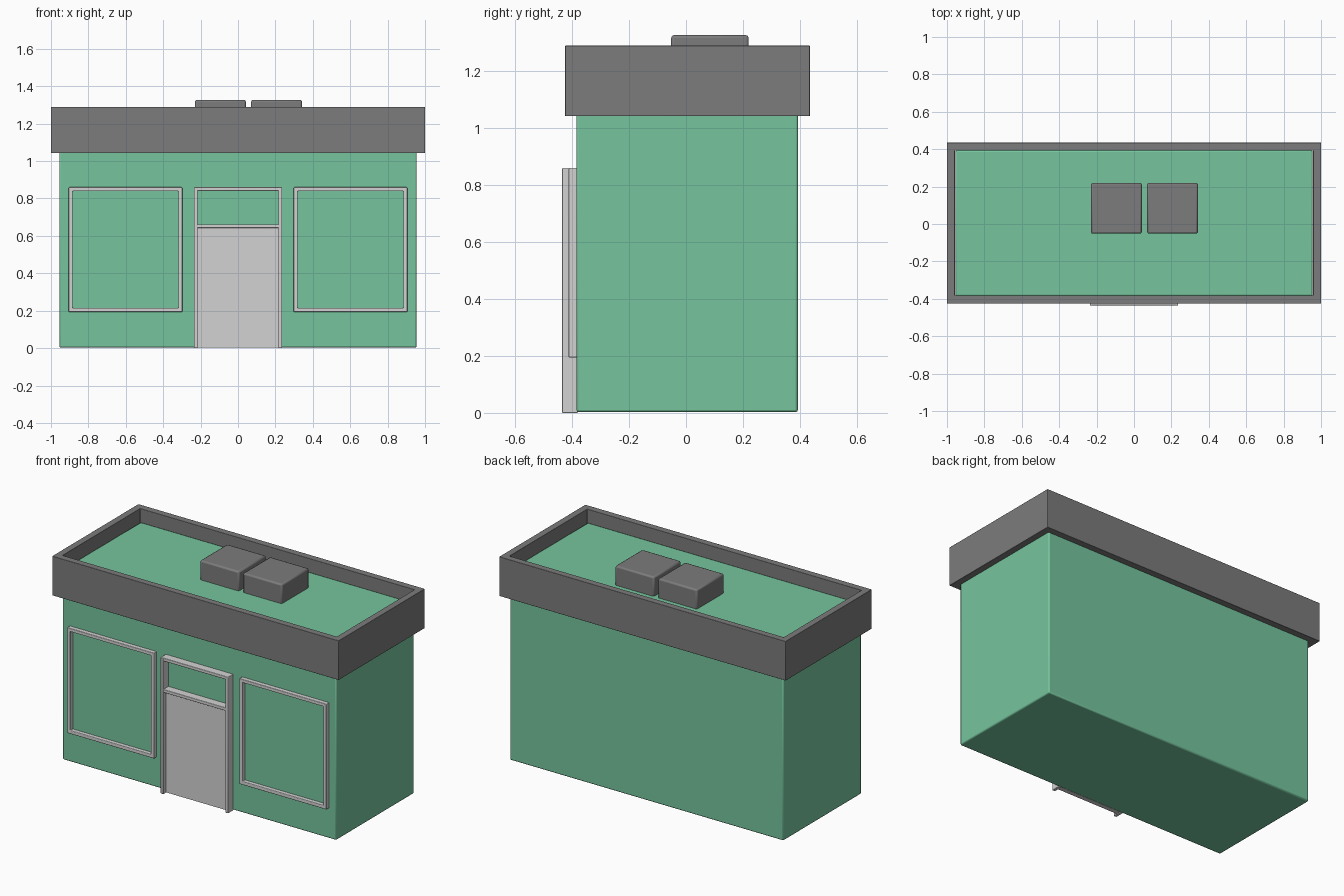
import bpy, bmesh

if "Cube" in bpy.data.objects:
    bpy.data.objects.remove(bpy.data.objects["Cube"])


def material(name, rgb):
    m = bpy.data.materials.new(name)
    m.diffuse_color = (*rgb, 1)
    m.use_nodes = True
    m.node_tree.nodes["Principled BSDF"].inputs["Base Color"].default_value = m.diffuse_color
    return m


GREEN = material("wall green", (0.18, 0.56, 0.34))
GREY = material("roof grey", (0.2, 0.2, 0.2))
LIGHT = material("frame light grey", (0.65, 0.65, 0.65))


def finish(name, bm, mat, bevel):
    bmesh.ops.recalc_face_normals(bm, faces=bm.faces)
    me = bpy.data.meshes.new(name)
    bm.to_mesh(me)
    bm.free()
    me.materials.append(mat)
    ob = bpy.data.objects.new(name, me)
    bpy.context.collection.objects.link(ob)
    if bevel:
        mod = ob.modifiers.new("soft_edges", 'BEVEL')
        mod.width = bevel
        mod.segments = 2
        bpy.context.view_layer.objects.active = ob
        ob.select_set(True)
        bpy.ops.object.shade_smooth_by_angle(angle=0.6)
        ob.select_set(False)
    return ob


def box(name, x, y, z, mat, bevel=0.0):
    """Box from (min, max) pairs."""
    bm = bmesh.new()
    bmesh.ops.create_cube(bm, size=1)
    for v in bm.verts:
        v.co = [r[0] if c < 0 else r[1] for c, r in zip(v.co, (x, y, z))]
    return finish(name, bm, mat, bevel)


def ring(name, a, b, depth, thick, mat, upright, bevel=0.0):
    """Rectangular frame over ranges a and b, extruded through depth."""
    bm = bmesh.new()

    def loop(t, d):
        pts = [(a[0] + t, b[0] + t), (a[1] - t, b[0] + t),
               (a[1] - t, b[1] - t), (a[0] + t, b[1] - t)]
        return [bm.verts.new((p, d, q) if upright else (p, q, d)) for p, q in pts]

    loops = [loop(0, depth[0]), loop(0, depth[1]),
             loop(thick, depth[1]), loop(thick, depth[0])]
    for i in range(4):
        l, m = loops[i], loops[(i + 1) % 4]
        for j in range(4):
            k = (j + 1) % 4
            bm.faces.new((l[j], l[k], m[k], m[j]))
    return finish(name, bm, mat, bevel)


# main building, its top is the roof deck
box("building_body", (-0.955, 0.955), (-0.385, 0.393), (0.003, 1.205), GREEN, 0.008)

# parapet around the roof
ring("roof_parapet", (-1, 1), (-0.425, 0.435), (1.042, 1.29), 0.042, GREY, False, 0.002)

# rooftop units
for i, x in enumerate((-0.23, 0.07)):
    box(f"rooftop_unit_{i + 1}", (x, x + 0.272), (-0.052, 0.22), (1.195, 1.327), GREY, 0.01)

# window frames
for side, x in (("left", -0.905), ("right", 0.298)):
    ring(f"window_frame_{side}", (x, x + 0.607), (0.194, 0.86), (-0.412, -0.38),
         0.021, LIGHT, True, 0.003)

# door frame: posts, head and transom bar
for side, x in (("left", -0.236), ("right", 0.216)):
    box(f"door_post_{side}", (x, x + 0.02), (-0.436, -0.38), (0, 0.86), LIGHT, 0.003)
for name, z in (("door_head", 0.84), ("door_transom_bar", 0.642)):
    box(name, (-0.225, 0.225), (-0.435, -0.38), (z, z + 0.02), LIGHT, 0.003)

# door leaf
box("door", (-0.218, 0.218), (-0.41, -0.38), (0.003, 0.645), LIGHT)
